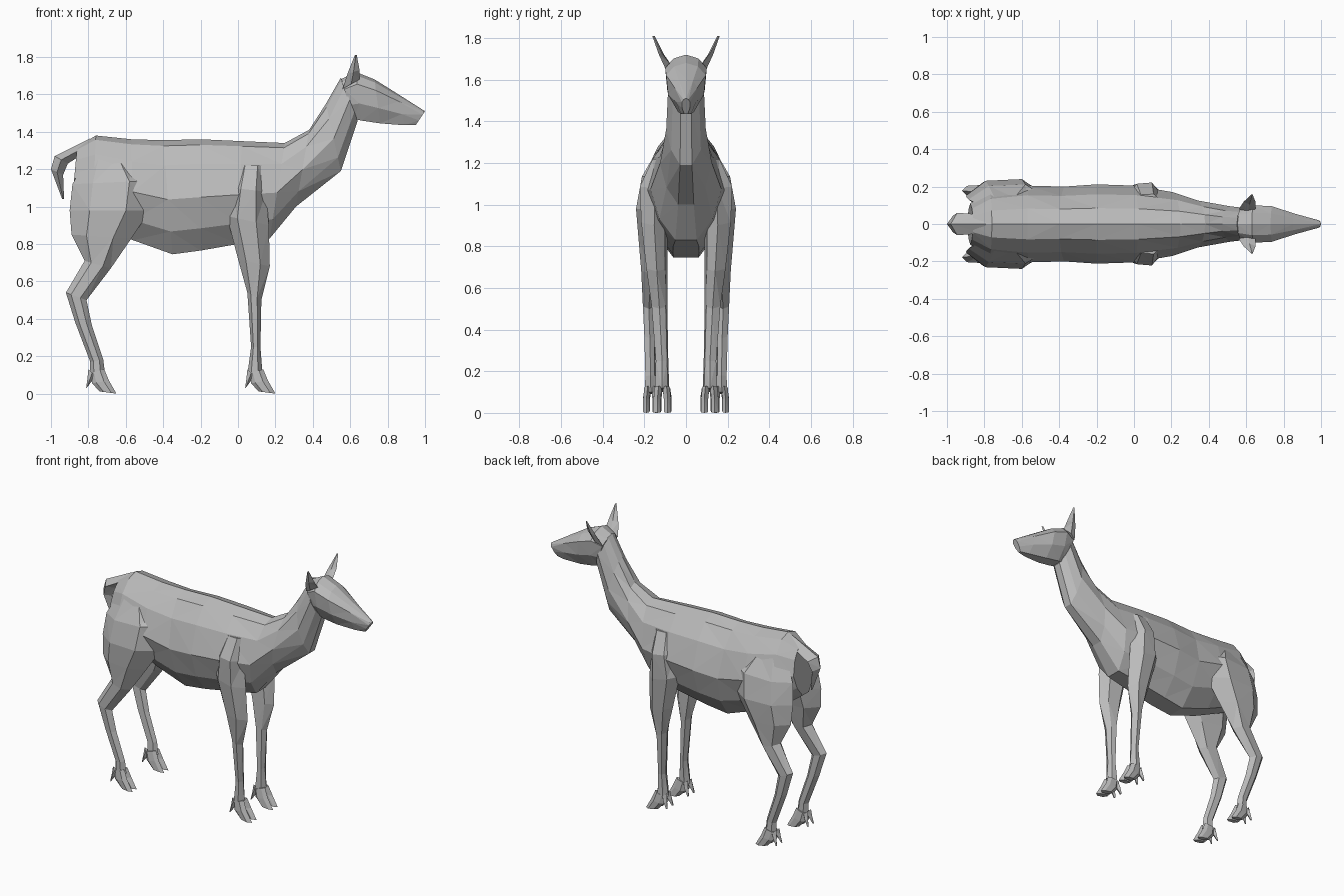
import bpy, bmesh

cube = bpy.data.objects.get("Cube")
if cube:
    bpy.data.objects.remove(cube)

# One coat colour
coat = bpy.data.materials.new("grey_coat")
coat.use_nodes = True
GREY = (0.5, 0.5, 0.5, 1)
coat.diffuse_color = GREY
coat.node_tree.nodes["Principled BSDF"].inputs["Base Color"].default_value = GREY


def both_sides(half):
    """Close a half section into a full symmetrical outline."""
    other = [(u, -v) for u, v in reversed(half) if v]
    return half + other


# Sections: u runs across the ring from its first to second point, v across y
TORSO = both_sides([(0, .3), (.2, .75), (.48, 1), (.78, .75), (.95, .4), (1, 0)])
SKULL = both_sides([(0, .4), (.35, .9), (.75, 1), (.93, .6), (1, 0)])
LEG = [(0, 0), (.25, .9), (.7, 1), (1, 0), (.75, -.8), (.25, -1)]
DIAMOND = [(0, 0), (.5, 1), (1, 0), (.5, -1)]


def loft(name, section, rings, mirror=False):
    """Skin rings of (x, z, x, z, y low, y high) with flat triangles."""
    bm = bmesh.new()
    loops = []
    for ax, az, bx, bz, low, high in rings:
        mid, half = (low + high) / 2, (high - low) / 2
        loops.append([bm.verts.new((ax + (bx - ax) * u, mid + half * v, az + (bz - az) * u))
                      for u, v in section])
    n = len(section)
    for one, two in zip(loops, loops[1:]):
        for i in range(n):
            j = (i + 1) % n
            bm.faces.new((one[i], one[j], two[j], two[i]))
    bm.faces.new(loops[0])
    bm.faces.new(loops[-1])
    bmesh.ops.triangulate(bm, faces=bm.faces[:])
    bmesh.ops.recalc_face_normals(bm, faces=bm.faces[:])
    mesh = bpy.data.meshes.new(name)
    bm.to_mesh(mesh)
    bm.free()
    mesh.materials.append(coat)
    obj = bpy.data.objects.new(name, mesh)
    bpy.context.collection.objects.link(obj)
    if mirror:
        mod = obj.modifiers.new("other_side", "MIRROR")
        mod.use_axis = (False, True, False)
    return obj


def centred(rings):
    return [(*ring[:4], -ring[4], ring[4]) for ring in rings]


# Torso and neck, rump to nape
loft("torso_and_neck", TORSO, centred([
    (-.89, 1.0, -.86, 1.32, .11),
    (-.78, .92, -.76, 1.38, .18),
    (-.56, .82, -.57, 1.36, .205),
    (-.35, .745, -.4, 1.355, .2),
    (-.2, .765, -.2, 1.36, .212),
    (0, .8, .02, 1.35, .205),
    (.17, .83, .25, 1.34, .17),
    (.31, 1.0, .38, 1.41, .125),
    (.55, 1.19, .47, 1.55, .095),
    (.64, 1.46, .55, 1.69, .085),
]))

# Head
loft("head", SKULL, centred([
    (.62, 1.47, .55, 1.68, .08),
    (.66, 1.46, .63, 1.72, .1),
    (.76, 1.445, .73, 1.68, .095),
    (.89, 1.435, .85, 1.605, .055),
    (.95, 1.435, 1.0, 1.51, .02),
]))

# Tail
loft("tail", DIAMOND, centred([
    (-.83, 1.28, -.79, 1.365, .05),
    (-.91, 1.23, -.98, 1.27, .06),
    (-.935, 1.17, -1.0, 1.2, .045),
    (-.93, 1.04, -.94, 1.04, .008),
]))

# Ears
loft("ears", DIAMOND, [
    (.56, 1.63, .65, 1.68, .06, .1),
    (.585, 1.71, .65, 1.73, .105, .13),
    (.625, 1.81, .635, 1.81, .15, .162),
], mirror=True)

# Legs
loft("hind_legs", LEG, [
    (-.8, 1.28, -.57, 1.25, .04, .14),
    (-.885, 1.12, -.45, 1.14, .05, .212),
    (-.9, .98, -.47, .98, .06, .24),
    (-.89, .85, -.57, .83, .09, .228),
    (-.82, .71, -.68, .67, .12, .215),
    (-.92, .54, -.81, .5, .15, .207),
    (-.87, .38, -.78, .36, .147, .2),
    (-.79, .17, -.72, .18, .145, .195),
    (-.79, .09, -.71, .1, .14, .198),
], mirror=True)
loft("front_legs", LEG, [
    (0, 1.22, .15, 1.22, .08, .16),
    (-.03, 1.1, .15, 1.08, .08, .222),
    (-.06, .95, .165, .9, .09, .215),
    (0, .72, .17, .68, .09, .19),
    (.05, .54, .125, .5, .09, .165),
    (.07, .25, .12, .25, .085, .145),
    (.05, .1, .13, .12, .08, .15),
], mirror=True)


# Split hooves with a small claw behind each toe
def foot(name, x, inner, outer):
    middle = (inner + outer) / 2
    for side, low, high, splay in (("inner", inner, middle, -.006), ("outer", middle, outer, .006)):
        loft(f"{name}_{side}_hooves", LEG, [
            (x + .01, .11, x + .085, .13, low, high),
            (x + .02, .055, x + .11, .07, low + splay, high + splay),
            (x + .06, .012, x + .15, 0, low + splay, high + splay),
        ], mirror=True)
        loft(f"{name}_{side}_claws", DIAMOND, [
            (x, .13, x + .04, .09, low, high),
            (x - .005, .08, x + .02, .07, low + splay, high + splay),
            (x - .012, .03, x - .005, .035, low + splay * 2 + .01, high + splay * 2 - .01),
        ], mirror=True)


foot("front", .05, .075, .15)
foot("hind", -.8, .135, .2)
